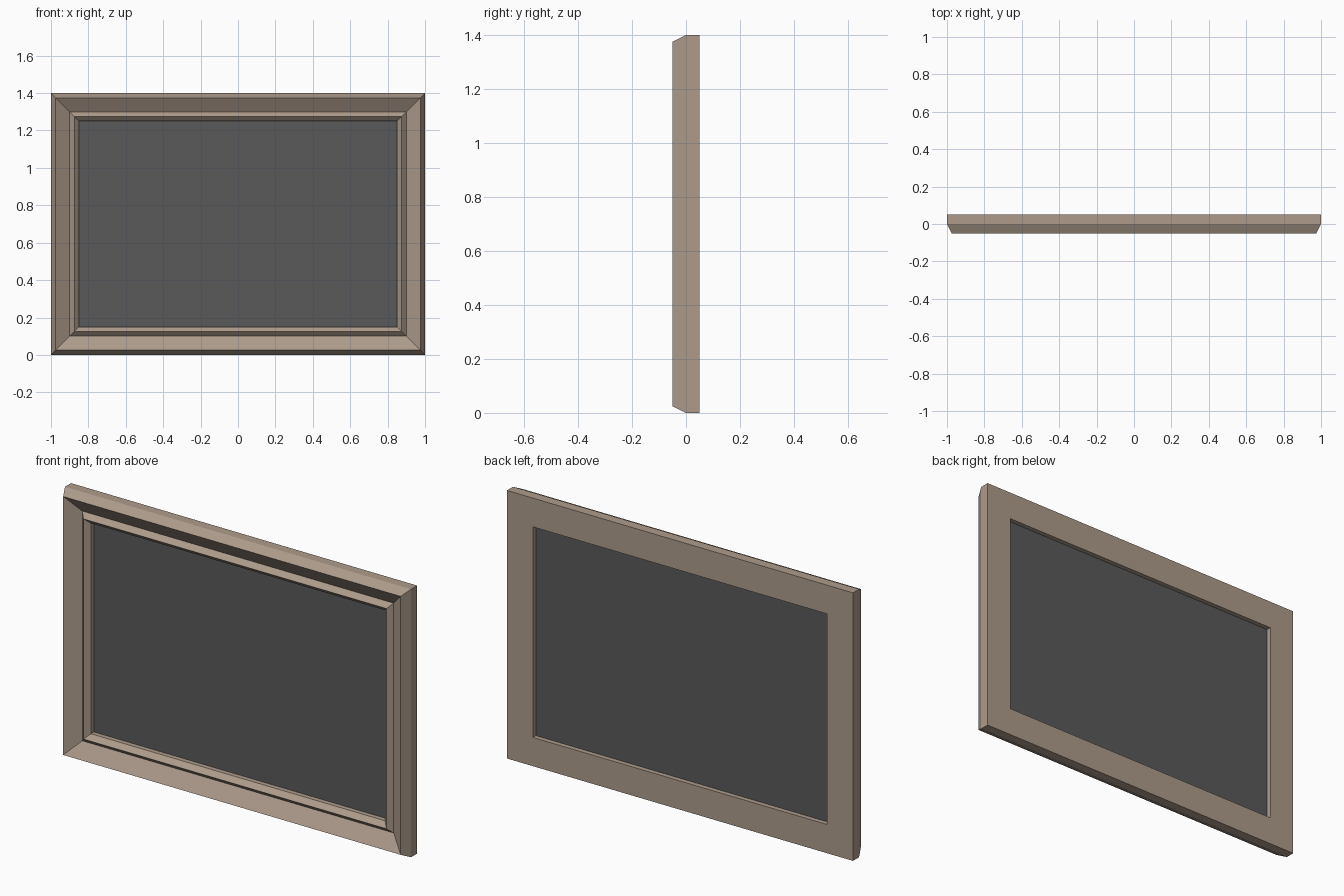
import bpy, bmesh

if "Cube" in bpy.data.objects:
    bpy.data.objects.remove(bpy.data.objects["Cube"])

W, H = 1.0, 1.4  # half width, height


def material(name, color):
    m = bpy.data.materials.new(name)
    m.diffuse_color = (*color, 1)
    m.use_nodes = True
    m.node_tree.nodes["Principled BSDF"].inputs["Base Color"].default_value = m.diffuse_color
    return m


def ring(bm, inset, y):
    x = W - inset
    return [bm.verts.new(p) for p in ((-x, y, inset), (x, y, inset),
                                      (x, y, H - inset), (-x, y, H - inset))]


def finish(name, bm, mat):
    bmesh.ops.recalc_face_normals(bm, faces=bm.faces)
    mesh = bpy.data.meshes.new(name)
    bm.to_mesh(mesh)
    bm.free()
    mesh.materials.append(mat)
    obj = bpy.data.objects.new(name, mesh)
    bpy.context.collection.objects.link(obj)
    return obj


# Mitred moulding: closed (inset, depth) profile swept around the rectangle
profile = [(0, 0.05), (0, 0), (0.025, -0.05), (0.1, 0),
           (0.125, -0.025), (0.15, 0), (0.15, 0.05)]
bm = bmesh.new()
rings = [ring(bm, *p) for p in profile]
for a, b in zip(rings, rings[1:] + rings[:1]):
    for i in range(4):
        j = (i + 1) % 4
        bm.faces.new((a[i], a[j], b[j], b[i]))
finish("frame_moulding", bm, material("wood", (0.42, 0.33, 0.26)))

# Dark panel recessed inside the frame
bm = bmesh.new()
bm.faces.new(ring(bm, 0.15, 0.025))
finish("picture_panel", bm, material("dark_panel", (0.1, 0.1, 0.1)))
